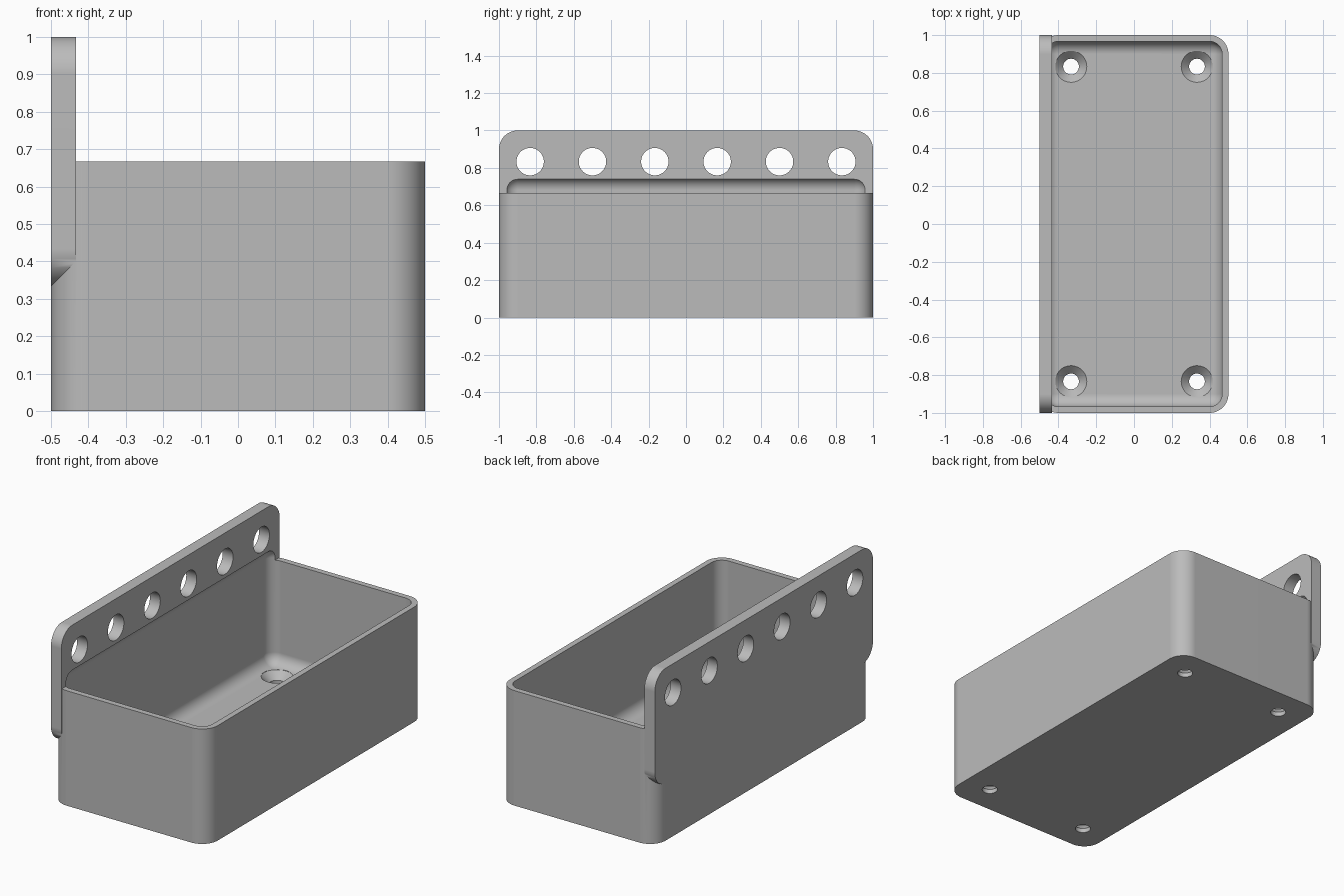
import bpy
import bmesh
from mathutils import Matrix, Vector

cube = bpy.data.objects.get("Cube")
if cube:
    bpy.data.objects.remove(cube, do_unlink=True)

U = 1 / 30            # one design unit
SEGMENTS = 12         # segments per rounded corner

grey = bpy.data.materials.new("plain grey")
grey.use_nodes = True
grey.diffuse_color = (0.5, 0.5, 0.5, 1)
grey.node_tree.nodes["Principled BSDF"].inputs["Base Color"].default_value = (0.5, 0.5, 0.5, 1)


def finish(name, bm):
    mesh = bpy.data.meshes.new(name)
    bmesh.ops.recalc_face_normals(bm, faces=bm.faces)
    bm.to_mesh(mesh)
    bm.free()
    mesh.materials.append(grey)
    obj = bpy.data.objects.new(name, mesh)
    bpy.context.collection.objects.link(obj)
    return obj


def rounded_block(name, low, high, radius, axis=None):
    """Block with rounded edges: those along one axis, or all of them."""
    low, high = Vector(low) * U, Vector(high) * U
    bm = bmesh.new()
    bmesh.ops.create_cube(bm, size=1)
    bmesh.ops.scale(bm, vec=high - low, verts=bm.verts)
    bmesh.ops.translate(bm, vec=(low + high) / 2, verts=bm.verts)
    edges = [e for e in bm.edges if axis is None
             or abs((e.verts[0].co - e.verts[1].co).normalized()[axis]) > 0.9]
    bmesh.ops.bevel(bm, geom=edges, offset=radius * U, offset_type='OFFSET',
                    segments=SEGMENTS, profile=0.5, affect='EDGES')
    return finish(name, bm)


def add_cone(bm, centre, r1, r2, depth, turn=Matrix.Identity(4)):
    place = Matrix.Translation(Vector(centre) * U) @ turn
    bmesh.ops.create_cone(bm, cap_ends=True, segments=48, radius1=r1 * U,
                          radius2=r2 * U, depth=depth * U, matrix=place)


def combine(target, other, operation):
    mod = target.modifiers.new(operation.lower(), 'BOOLEAN')
    mod.operation = operation
    mod.solver = 'EXACT'
    mod.object = other
    bpy.context.view_layer.objects.active = target
    bpy.ops.object.modifier_apply(modifier=mod.name)
    bpy.data.objects.remove(other, do_unlink=True)


# Outer box and the taller back plate
tray = rounded_block("wall_tray", (-15, -30, 0), (15, 30, 20), 3, axis=2)
plate = rounded_block("back_plate", (-15, -30, 10), (-13, 30, 30), 3, axis=0)
combine(tray, plate, 'UNION')

# Hollow with rounded floor, also shaving the lower part of the plate
hollow = rounded_block("hollow_cutter", (-14, -29, 2), (14, 29, 22.45), 2)
combine(tray, hollow, 'DIFFERENCE')

# Row of holes through the back plate
bm = bmesh.new()
sideways = Matrix.Rotation(1.5707963, 4, 'Y')
for i in range(6):
    add_cone(bm, (-14, -25 + 10 * i, 25), 2.2, 2.2, 6, sideways)
combine(tray, finish("plate_hole_cutter", bm), 'DIFFERENCE')

# Countersunk floor holes: straight shank, then a cone with a short collar
corners = [(x, y) for x in (-10, 10) for y in (-25, 25)]
bm = bmesh.new()
for x, y in corners:
    add_cone(bm, (x, y, 1), 1.25, 1.25, 4)
combine(tray, finish("shank_cutter", bm), 'DIFFERENCE')
bm = bmesh.new()
for x, y in corners:
    add_cone(bm, (x, y, 1.375), 1.25, 2.5, 1.25)
combine(tray, finish("countersink_cutter", bm), 'DIFFERENCE')
bm = bmesh.new()
for x, y in corners:
    add_cone(bm, (x, y, 2.5), 2.5, 2.5, 1)
combine(tray, finish("collar_cutter", bm), 'DIFFERENCE')

# Smooth rounded areas, crisp edges
bpy.ops.object.select_all(action='DESELECT')
tray.select_set(True)
bpy.context.view_layer.objects.active = tray
bpy.ops.object.shade_smooth_by_angle(angle=0.5)
weighted = tray.modifiers.new("even_normals", 'WEIGHTED_NORMAL')
weighted.keep_sharp = True
